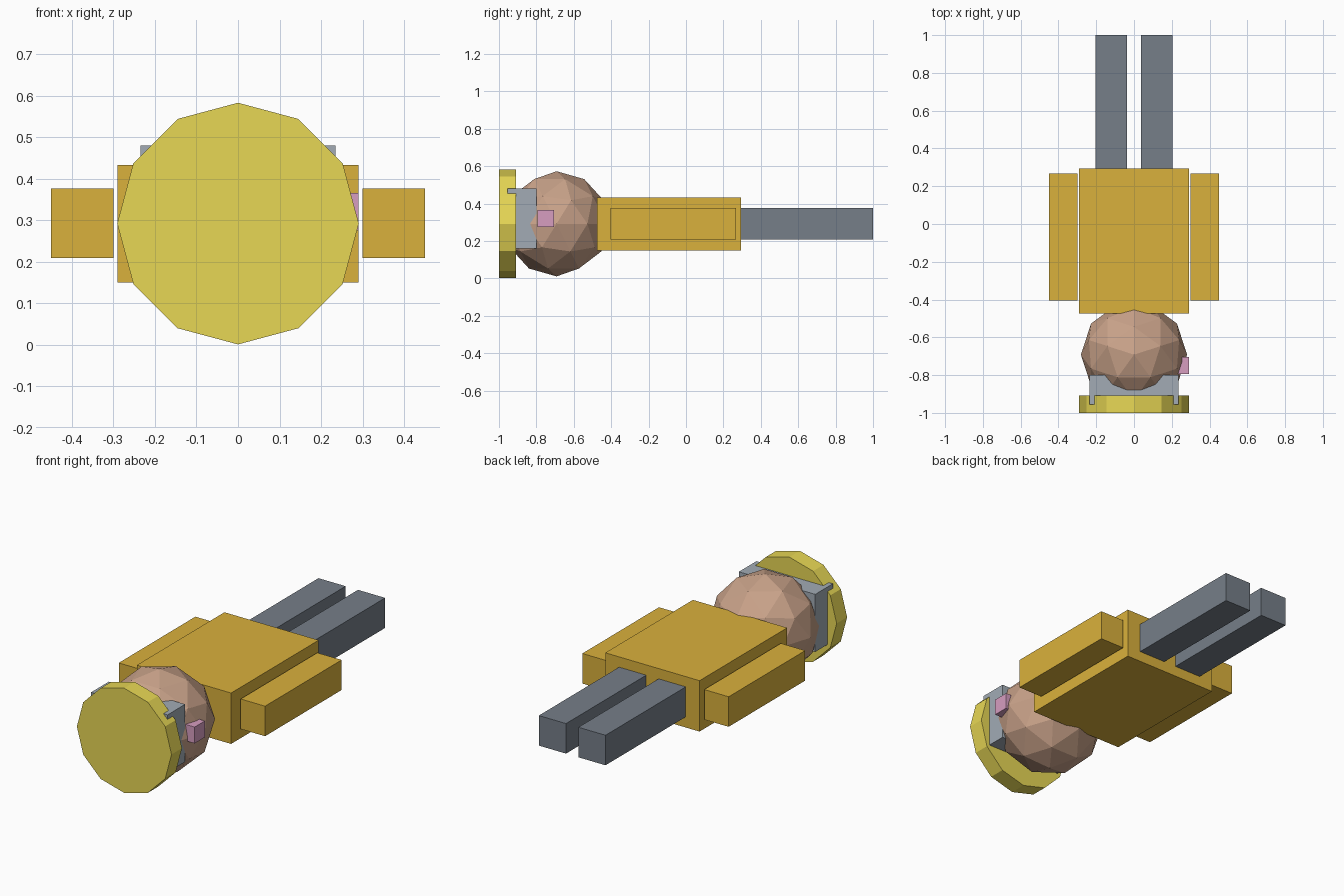
import bpy
from math import radians

if "Cube" in bpy.data.objects:
    bpy.data.objects.remove(bpy.data.objects["Cube"])

CZ = 0.292  # height of the figure's long axis


def material(name, color):
    m = bpy.data.materials.new(name)
    m.diffuse_color = (*color, 1)
    m.use_nodes = True
    m.node_tree.nodes["Principled BSDF"].inputs["Base Color"].default_value = m.diffuse_color
    return m


def finish(name, mat):
    ob = bpy.context.object
    ob.name = name
    ob.data.materials.append(mat)
    return ob


def box(name, mat, x, y, z):
    """Box from (min, max) ranges on each axis."""
    ranges = (x, y, z)
    bpy.ops.mesh.primitive_cube_add(size=1, location=[(a + b) / 2 for a, b in ranges])
    bpy.context.object.scale = [b - a for a, b in ranges]
    bpy.ops.object.transform_apply(location=False, rotation=False, scale=True)
    return finish(name, mat)


jacket = material("jacket", (0.70, 0.44, 0.045))
trousers = material("trousers", (0.18, 0.21, 0.25))
skin = material("skin", (0.58, 0.36, 0.25))
band = material("band", (0.36, 0.41, 0.46))
hat = material("hat", (0.80, 0.68, 0.09))
pink = material("pink", (0.68, 0.34, 0.53))

# Torso
box("torso", jacket, (-0.29, 0.29), (-0.475, 0.295), (0.15, 0.433))

# Arms and legs, one per side
for side, s in (("left", -1), ("right", 1)):
    box(side + "_arm", jacket, sorted((s * 0.30, s * 0.45)), (-0.405, 0.268), (0.209, 0.376))
    box(side + "_leg", trousers, sorted((s * 0.038, s * 0.205)), (0.295, 1.0), (0.209, 0.376))

# Faceted head
bpy.ops.mesh.primitive_ico_sphere_add(subdivisions=2, radius=0.281,
                                      location=(0, -0.692, CZ),
                                      rotation=(0, 0, radians(90)))
finish("head", skin)

# Block between head and hat, poking past the hat rim at its top corners
box("hat_band", band, (-0.235, 0.235), (-0.955, -0.80), (0.16, 0.48))

# Twelve-sided flat hat
bpy.ops.mesh.primitive_cylinder_add(vertices=12, radius=0.291, depth=0.092,
                                    location=(0, -0.954, CZ),
                                    rotation=(radians(90), 0, 0))
finish("hat_disc", hat)

# Small ear block on one side only
box("ear_block", pink, (0.20, 0.29), (-0.795, -0.705), (0.275, 0.366))
